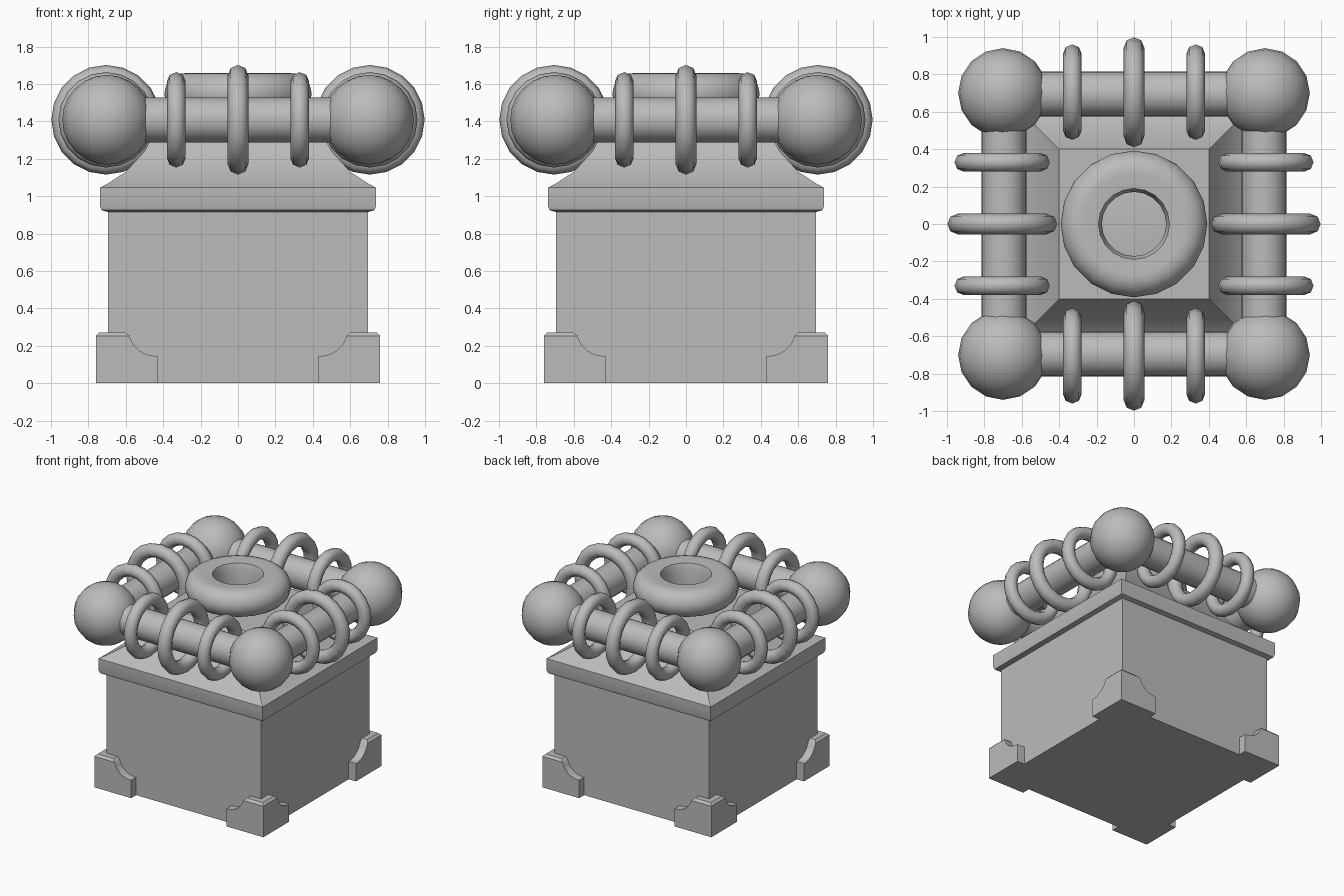
import bpy, bmesh, math
from mathutils import Matrix, Vector

cube = bpy.data.objects.get("Cube")
if cube:
    bpy.data.objects.remove(cube, do_unlink=True)

stone = bpy.data.materials.new("grey stone")
stone.use_nodes = True
GREY = (0.5, 0.5, 0.5, 1)
stone.diffuse_color = GREY
stone.node_tree.nodes["Principled BSDF"].inputs["Base Color"].default_value = GREY


def finish(name, bm, angle=40):
    bmesh.ops.recalc_face_normals(bm, faces=bm.faces)
    mesh = bpy.data.meshes.new(name)
    bm.to_mesh(mesh)
    bm.free()
    mesh.materials.append(stone)
    obj = bpy.data.objects.new(name, mesh)
    bpy.context.collection.objects.link(obj)
    bpy.ops.object.select_all(action='DESELECT')
    obj.select_set(True)
    bpy.context.view_layer.objects.active = obj
    bpy.ops.object.shade_smooth_by_angle(angle=math.radians(angle))
    return obj


def loft(bm, profile, sides, turn=0.0, scale=1.0, closed=False):
    """Stack of regular rings from (radius, height) points, capped unless closed."""
    rings = []
    for r, z in profile:
        angles = [turn + math.tau * i / sides for i in range(sides)]
        rings.append([bm.verts.new((r * scale * math.cos(a), r * scale * math.sin(a), z))
                      for a in angles])
    pairs = list(zip(rings, rings[1:]))
    if closed:
        pairs.append((rings[-1], rings[0]))
    else:
        bm.faces.new(rings[0])
        bm.faces.new(rings[-1])
    for a, b in pairs:
        for i in range(sides):
            j = (i + 1) % sides
            bm.faces.new((a[i], a[j], b[j], b[i]))


def arc(cx, cz, r, start, end, steps):
    angles = [math.radians(start + (end - start) * i / steps) for i in range(steps + 1)]
    return [(cx + r * math.cos(a), cz + r * math.sin(a)) for a in angles]


# Square pedestal with a banded cornice and a flared roof
bm = bmesh.new()
body = [(0.695, 0), (0.695, 0.915), (0.73, 0.925), (0.738, 0.95), (0.738, 1.045),
        (0.70, 1.065), (0.60, 1.13), (0.50, 1.24), (0.40, 1.43)]
loft(bm, body, 4, math.pi / 4, math.sqrt(2))
finish("pedestal", bm, 32)

# Round collar with a recessed opening
bm = bmesh.new()
collar = arc(0.285, 1.55, 0.108, -110, 95, 12)
collar += [(0.19, 1.65), (0.172, 1.60), (0.172, 1.44)]
loft(bm, collar, 20)
finish("top_collar", bm)

AXIS, RAIL_Z = 0.705, 1.408

# Corner feet: two scalloped plates meeting at each corner
OUT, TOP = 0.76, 0.27
foot = [(OUT, 0), (OUT, TOP), (0.60, TOP)]
foot += arc(0.43 + 0.01, TOP + 0.02, 0.145, -15, -90, 6) + [(0.43, 0.145), (0.43, 0)]
for corner in range(4):
    bm = bmesh.new()
    front = bm.faces.new([bm.verts.new((x, -OUT, z)) for x, z in foot])
    back = bmesh.ops.extrude_face_region(bm, geom=[front])
    bmesh.ops.translate(bm, vec=(0, 0.08, 0),
                        verts=[v for v in back["geom"] if isinstance(v, bmesh.types.BMVert)])
    rim = [e for e in bm.edges if all(v.co.z > TOP - 0.001 for v in e.verts)
           and (all(v.co.y < -OUT + 0.001 for v in e.verts)
                or all(v.co.x > OUT - 0.001 for v in e.verts))]
    bmesh.ops.bevel(bm, geom=rim, offset=0.018, segments=1, affect='EDGES')
    # Mirror the plate across the corner diagonal
    twin = bmesh.ops.duplicate(bm, geom=bm.verts[:] + bm.edges[:] + bm.faces[:])
    for v in twin["geom"]:
        if isinstance(v, bmesh.types.BMVert):
            v.co = Vector((-v.co.y, -v.co.x, v.co.z))
    bmesh.ops.rotate(bm, verts=bm.verts, matrix=Matrix.Rotation(corner * math.pi / 2, 3, 'Z'))
    finish(f"foot_{corner + 1}", bm, 30)

# Rail, three rings and a corner ball on each side
for side in range(4):
    turn = Matrix.Rotation(side * math.pi / 2, 4, 'Z')
    along_x = Matrix.Rotation(math.pi / 2, 4, 'Y')

    bm = bmesh.new()
    bmesh.ops.create_cone(bm, cap_ends=True, segments=20, radius1=0.12, radius2=0.12,
                          depth=2 * AXIS - 0.2,
                          matrix=turn @ Matrix.Translation((0, -AXIS + 0.01, RAIL_Z)) @ along_x)
    finish(f"rail_{side + 1}", bm)

    bm = bmesh.new()
    bmesh.ops.create_uvsphere(bm, u_segments=16, v_segments=12, radius=0.24,
                              matrix=turn @ Matrix.Translation((0.7, -0.7, RAIL_Z)))
    finish(f"corner_ball_{side + 1}", bm)

    for n, (x, outer, tube) in enumerate([(-0.33, 0.255, 0.05), (0, 0.293, 0.055),
                                          (0.33, 0.255, 0.05)]):
        bm = bmesh.new()
        section = arc(outer - tube, 0, tube, 0, 315, 7)
        loft(bm, section, 20, closed=True)
        bm.transform(turn @ Matrix.Translation((x, -AXIS, RAIL_Z)) @ along_x)
        finish(f"rail_ring_{side + 1}_{n + 1}", bm, 60)
